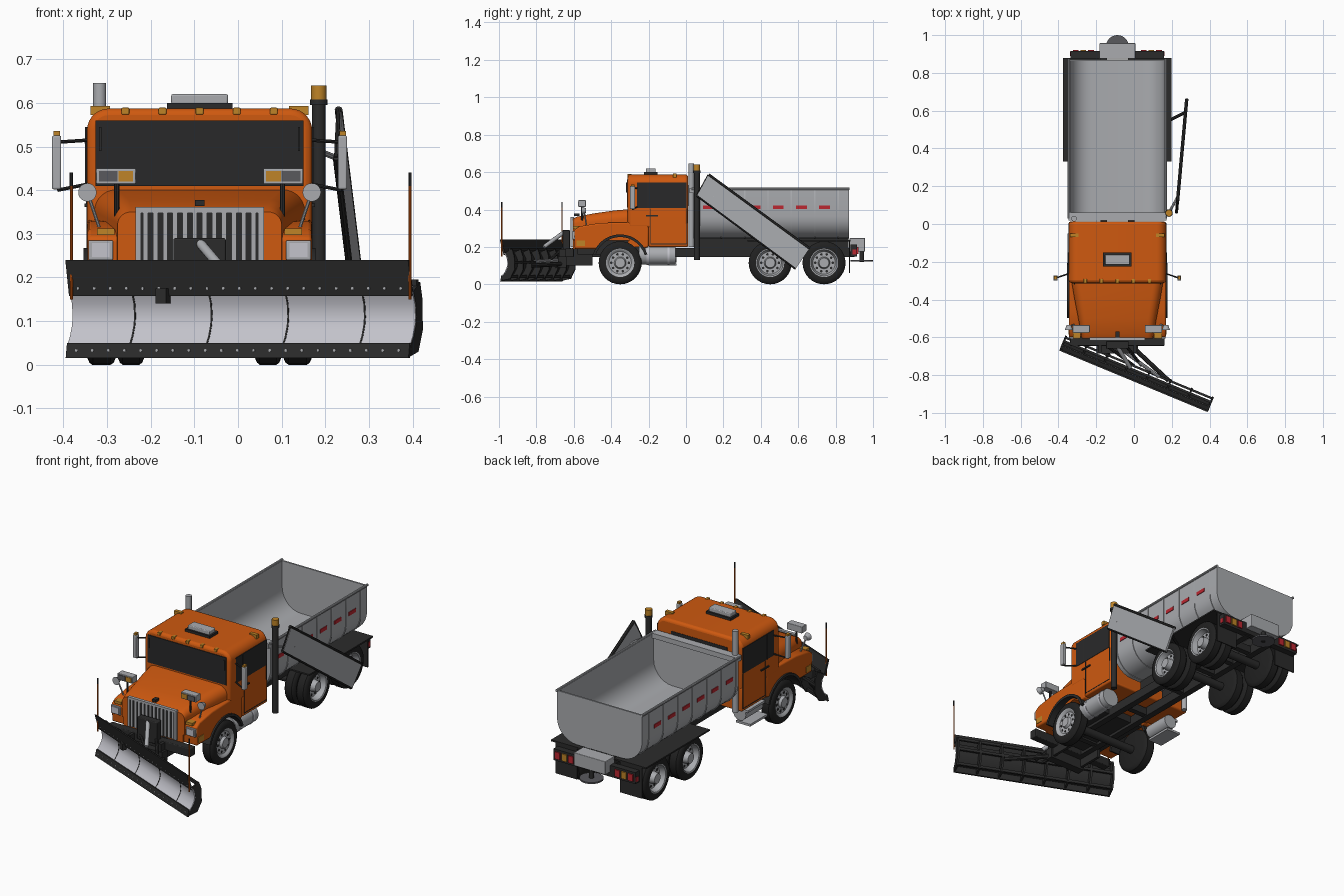
import bpy, bmesh, math
from mathutils import Vector, Matrix

if "Cube" in bpy.data.objects:
    bpy.data.objects.remove(bpy.data.objects["Cube"])

def material(name, r, g, b):
    m = bpy.data.materials.new(name)
    m.use_nodes = True
    m.diffuse_color = (r, g, b, 1)
    m.node_tree.nodes["Principled BSDF"].inputs["Base Color"].default_value = (r, g, b, 1)
    return m

ORANGE = material("orange_paint", .62, .1, .005)
DARK = material("dark_steel", .024, .024, .024)
TYRE = material("tyre_rubber", .015, .015, .015)
GREY = material("grey_steel", .4, .41, .43)
SILVER = material("bright_silver", .55, .55, .6)
AMBER = material("amber_lens", .52, .23, .02)
RED = material("red_lens", .5, .02, .03)
GLASS = material("dark_glass", .022, .022, .023)
MID = material("mid_grey", .1, .1, .11)

C = -.088          # truck centre line
SIDES = (1, -1)
parts = []

def finish(bm, name, *mats):
    bmesh.ops.recalc_face_normals(bm, faces=bm.faces)
    me = bpy.data.meshes.new(name)
    bm.to_mesh(me)
    bm.free()
    ob = bpy.data.objects.new(name, me)
    for m in mats:
        me.materials.append(m)
    bpy.context.collection.objects.link(ob)
    parts.append(ob)
    return ob

def loft(name, rings, mat):
    bm = bmesh.new()
    rows = [[bm.verts.new(p) for p in ring] for ring in rings]
    n = len(rows[0])
    for a, b in zip(rows, rows[1:]):
        for i in range(n):
            bm.faces.new((a[i], a[(i + 1) % n], b[(i + 1) % n], b[i]))
    bm.faces.new(rows[0])
    bm.faces.new(rows[-1])
    return finish(bm, name, mat)

def prism(name, pts, axis, lo, hi, mat):
    place = (lambda t, p: (t, *p)) if axis == "x" else (lambda t, p: (p[0], t, p[1]))
    return loft(name, [[place(t, p) for p in pts] for t in (lo, hi)], mat)

def box(name, x, y, z, mat, bevel=0):
    ob = prism(name, [(y[0], z[0]), (y[1], z[0]), (y[1], z[1]), (y[0], z[1])], "x", *x, mat)
    if bevel:
        add_bevel(ob, bevel)
    return ob

def add_bevel(ob, width):
    m = ob.modifiers.new("bevel", "BEVEL")
    m.width, m.segments, m.limit_method, m.angle_limit = width, 3, "ANGLE", 1.0

def mid(w, x=C):
    return (x - w, x + w)

def span(s, a, b):
    return sorted((C + s * a, C + s * b))

def cyl(name, p, q, r, mat, seg=16, r2=None):
    p, q = Vector(p), Vector(q)
    bm = bmesh.new()
    m = Matrix.Translation((p + q) / 2) @ (q - p).to_track_quat("Z", "Y").to_matrix().to_4x4()
    bmesh.ops.create_cone(bm, cap_ends=True, segments=seg, radius1=r,
                          radius2=r if r2 is None else r2, depth=(q - p).length, matrix=m)
    return finish(bm, name, mat)

def rounded(hw, z0, z1, r, n=7):
    arc = [(hw - r + r * math.cos(i / n * math.pi / 2), z1 - r + r * math.sin(i / n * math.pi / 2)) for i in range(n + 1)]
    right = [(hw, z0)] + arc
    return [(C + x, z) for x, z in right] + [(C - x, z) for x, z in reversed(right)]

# Cab
cab = prism("cab_upper", rounded(.258, .3, .587, .05), "y", -.312, .012, ORANGE)
add_bevel(cab, .015)
box("cab_lower", mid(.258), (-.2, .012), (.2, .33), ORANGE, .008)
box("firewall", mid(.17), (-.31, -.19), (.2, .31), ORANGE)
box("windscreen", mid(.238), (-.316, -.309), (.41, .56), GLASS)
box("rear_window", mid(.17), (.01, .014), (.42, .53), GLASS)
for s in SIDES:
    box("side_window", span(s, .255, .26), (-.262, .004), (.407, .545), GLASS)
    box("window_post", span(s, .255, .262), (-.206, -.201), (.407, .545), DARK)
    box("door_handle", span(s, .255, .264), (-.215, -.15), (.362, .37), DARK)
    for y in (-.19, .002):
        box("door_seam", span(s, .255, .2595), (y, y + .003), (.215, .405), DARK)
    box("door_sill_seam", span(s, .255, .2595), (-.19, .004), (.214, .218), DARK)
    box("wiper", span(s, .225, .23), (-.321, -.315), (.49, .545), DARK)
    box("roof_side_lamp", span(s, .205, .25), (-.07, -.05), (.572, .593), AMBER)
box("roof_light_base", mid(.075), (-.225, -.152), (.582, .6), DARK)
box("roof_light_bar", mid(.065), (-.215, -.162), (.597, .62), GREY, .004)
for i in range(5):
    box("roof_marker", mid(.009, C + (i - 2) * .085), (-.314, -.29), (.573, .589), AMBER, .003)

# Hood, grille and fenders
stations = [(-.3, .243, .402, .05), (-.38, .23, .395, .05), (-.5, .207, .378, .045), (-.58, .192, .362, .035), (-.605, .188, .35, .03)]
loft("hood", [[(x, y, z) for x, z in rounded(w, .235, t, r)] for y, w, t, r in stations], ORANGE)
box("engine_block", mid(.13), (-.58, -.2), (.16, .25), DARK)
box("radiator", mid(.18), (-.604, -.56), (.19, .25), ORANGE)
box("grille_back", mid(.14), (-.609, -.6), (.2, .355), DARK)
for s in SIDES:
    box("grille_side", span(s, .134, .147), (-.617, -.6), (.2, .36), GREY)
box("grille_top", mid(.147), (-.617, -.6), (.348, .361), GREY)
for i in range(12):
    box("grille_bar", mid(.0055, C + (i - 5.5) * .0225), (-.614, -.6), (.2, .35), GREY)
box("hood_latch", mid(.011), (-.6, -.57), (.364, .378), DARK)
box("front_bumper", mid(.25), (-.645, -.6), (.145, .192), DARK, .004)
WY, WR = -.352, .115
def arch(r, a0=.565):
    return [(WY + r * math.cos(a0 + i / 14 * (math.pi - 2 * a0)), WR + r * math.sin(a0 + i / 14 * (math.pi - 2 * a0))) for i in range(15)]
top_edge = [(-.595, .19), (-.6, .29), (-.57, .31), (-.46, .328), (-.2, .335), (-.2, .2)]
for s in SIDES:
    f = prism("front_fender", top_edge + arch(.14), "x", *span(s, .15, .257), ORANGE)
    add_bevel(f, .008)
    prism("wheel_arch_lip", arch(.152, .3) + arch(.138, .3)[::-1], "x", *span(s, .16, .266), DARK)
    box("headlight_frame", span(s, .198, .255), (-.607, -.59), (.24, .285), GREY, .003)
    box("headlight_lens", span(s, .206, .247), (-.61, -.6), (.247, .279), SILVER)
    box("turn_lamp", span(s, .195, .235), (-.605, -.57), (.297, .312), AMBER)
    box("fender_side_lamp", span(s, .25, .26), (-.585, -.54), (.205, .235), AMBER)
    # auxiliary plow lamp, round mirror and door mirror
    cyl("lamp_post", (C + s * .19, -.555, .34), (C + s * .19, -.555, .42), .006, DARK, 8)
    box("lamp_box", span(s, .146, .237), (-.575, -.535), (.414, .45), GREY, .003)
    box("lamp_amber", span(s, .152, .186), (-.578, -.57), (.42, .444), AMBER)
    box("lamp_lens", span(s, .188, .231), (-.578, -.57), (.42, .444), MID)
    cyl("round_mirror_stem", (C + s * .225, -.53, .3), (C + s * .257, -.545, .395), .004, GREY, 8)
    cyl("round_mirror", (C + s * .257, -.56, .395), (C + s * .257, -.535, .395), .021, GREY, 20, .012)
    box("door_mirror", span(s, .317, .338), (-.3, -.272), (.402, .525), GREY, .004)
    box("mirror_lamp", span(s, .32, .335), (-.295, -.275), (.525, .535), AMBER)
    for z, e in ((.515, .51), (.415, .4)):
        cyl("mirror_arm", (C + s * .25, -.26, z), (C + s * .325, -.286, e), .004, DARK, 8)

# Wheels
def wheel(x, y, s, w, dish, hub):
    prof = [(-w, .001), (-w, .095), (-.8 * w, .11), (-.6 * w, WR), (.6 * w, WR), (.8 * w, .11), (w, .095), (w, .076),
            (.92 * w, .07), (dish, .06), (dish, .032), (hub, .026), (hub, .001)]
    bm = bmesh.new()
    n = 32
    rows = [[bm.verts.new((x + s * a, y + r * math.cos(k * math.tau / n), WR + r * math.sin(k * math.tau / n))) for k in range(n)] for a, r in prof]
    for j, (p, q) in enumerate(zip(rows, rows[1:])):
        for k in range(n):
            bm.faces.new((p[k], p[(k + 1) % n], q[(k + 1) % n], q[k])).material_index = int(j >= 7)
    bm.faces.new(rows[0])
    bm.faces.new(rows[-1]).material_index = 1
    finish(bm, "wheel", TYRE, GREY)
    for k in range(10):
        a = k * math.tau / 10
        c = Vector((x + s * dish, y + .047 * math.cos(a), WR + .047 * math.sin(a)))
        cyl("rim_hole", c, c + Vector((s * .002, 0, 0)), .007, DARK, 10)

for s in SIDES:
    wheel(C + s * .224, WY, s, .034, .022, .036)
    for y in (.45, .738):
        wheel(C + s * .227, y, s, .032, 0, .03)
        wheel(C + s * .157, y, s, .032, .02, .025)
for y in (WY, .45, .738):
    cyl("axle", (C - .2, y, WR), (C + .2, y, WR), .022, DARK)

# Chassis, tanks and steps
for s in SIDES:
    box("frame_rail", span(s, .055, .09), (-.61, .9), (.145, .195), DARK)
    box("hopper_support", span(s, .06, .085), (.05, .87), (.19, .252), DARK)
for y in (-.5, -.1, .2, .45, .6, .74, .88):
    box("cross_member", mid(.08), (y, y + .03), (.15, .19), DARK)
cyl("fuel_tank", (C + .2, -.25, .155), (C + .2, -.055, .155), .05, GREY, 28)
for y in (-.21, -.1):
    cyl("tank_strap", (C + .2, y, .155), (C + .2, y + .012, .155), .052, SILVER, 28)
cyl("air_tank", (C - .2, -.2, .155), (C - .2, -.05, .155), .038, GREY, 24)
for z, o in ((.1, .265), (.17, .25)):
    box("cab_step", span(-1, .18, o), (-.2, -.05), (z, z + .012), GREY)

# Hopper body with ribs, rim and reflectors
def trough(hw, z0, z1, r):
    return [(x, z0 + z1 - z) for x, z in rounded(hw, z0, z1, r)]
outer, inner = trough(.257, .245, .51, .12), trough(.249, .253, .51, .113)
prism("hopper_shell", outer + inner[::-1], "y", .04, .87, GREY)
for y in (.04, .862):
    prism("hopper_end", outer, "y", y, y + .009, GREY)
rib = trough(.26, .242, .505, .122)
for i in range(7):
    y = .06 + i * .125
    prism("hopper_rib", rib + outer[::-1], "y", y, y + .007, GREY)
for s in SIDES:
    cyl("hopper_rim", (C + s * .257, .03, .51), (C + s * .257, .875, .51), .007, GREY, 10)
    for i in range(6):
        box("reflector", span(s, .255, .2605), (.092 + i * .124, .15 + i * .124), (.402, .422), RED)
    box("rear_fender", span(s, .09, .287), (.33, .88), (.228, .236), DARK)
    box("mud_flap", span(s, .13, .26), (.872, .878), (.06, .228), DARK)
    for a, m in ((.205, RED), (.165, AMBER), (.125, RED)):
        box("tail_lamp", span(s, a, a + .03), (.91, .922), (.162, .2), m)
    box("side_tail_lamp", span(s, .24, .25), (.89, .912), (.16, .185), RED)
box("hopper_front_ledge", mid(.26), (.018, .062), (.488, .515), GREY)
box("rear_bar", mid(.247), (.88, .915), (.15, .212), DARK)
box("spreader_box", mid(.095), (.875, .957), (.175, .247), GREY, .003)
cyl("spreader_shaft", (C, .94, .12), (C, .94, .18), .012, DARK)
cyl("spreader_disc", (C, .94, .122), (C, .94, .13), .06, MID, 28)

# Exhaust and beacon post
cyl("exhaust_stack", (-.317, .028, .2), (-.317, .028, .645), .015, GREY, 20)
cyl("beacon_post", (.185, .058, .13), (.185, .058, .6), .016, DARK, 20)
cyl("beacon_collar", (.185, .058, .595), (.185, .058, .608), .02, DARK, 20)
cyl("beacon", (.185, .058, .605), (.185, .058, .64), .018, AMBER, 20)

# Side wing blade
def wing_x(y):
    return .222 + .09 * (y - .06)
corners = [(.12, .585), (.06, .475), (.587, .085), (.66, .19)]
loft("wing_blade", [[(wing_x(y) + t, y, z) for y, z in corners] for t in (0, .01)], GREY)
for (a, b), r in (((corners[0], corners[3]), .009), ((corners[1], corners[2]), .008), ((corners[0], corners[1]), .005)):
    cyl("wing_edge", (wing_x(a[0]) + .003, *a), (wing_x(b[0]) + .003, *b), r, DARK, 8)
cyl("wing_arm", (.15, .53, .2), (.27, .59, .22), .008, DARK, 8)
cyl("wing_lift_arm", (.185, .06, .49), (.235, .15, .47), .007, GREY, 8)

# Front plow, built straight and then turned
first = len(parts)
L = .425
face = [(.012, .045), (.028, .065), (.04, .09), (.044, .11), (.04, .14), (.025, .168)]
def shifted(d):
    return [(y + d, z) for y, z in face]
prism("plow_face", face + shifted(.005)[::-1], "x", -L, L, SILVER)
prism("plow_back", shifted(.0045) + shifted(.011)[::-1], "x", -L, L, DARK)
prism("plow_flap", [(.022, .158), (0, .24), (.008, .24), (.032, .16)], "x", -L, L, DARK)
prism("cutting_edge", [(.002, .015), (.01, .05), (.02, .05), (.012, .015)], "x", -L, L, DARK)
for x in (-.27, -.08, .11, .3):
    prism("plow_seam", shifted(-.0015) + shifted(.002)[::-1], "x", x - .002, x + .002, DARK)
for i in range(8):
    x = -L + .004 + i * (2 * L - .008) / 7
    prism("plow_rib", shifted(.005) + [(.07, .19), (.084, .15), (.086, .08), (.06, .03), (.015, .02)], "x", x - .005, x + .005, DARK)
for y, z in ((.05, .18), (.07, .11), (.045, .035)):
    box("plow_stiffener", (-L, L), (y, y + .012), (z, z + .015), DARK)
for i in range(21):
    x = -.4 + i * .04
    cyl("plow_bolt", (x, .0155, .175), (x, .024, .175), .0035, GREY, 6)
    cyl("plow_bolt", (x, .004, .033), (x, .012, .033), .0035, GREY, 6)
box("plow_bracket", mid(.013, -.19), (.005, .03), (.14, .175), DARK)
for x in (-.415, .425):
    cyl("marker_rod", (x, .012, .15), (x, .012, .415), .0035, ORANGE, 8)
    cyl("marker_tip", (x, .012, .41), (x, .012, .44), .004, DARK, 8)
turn = Matrix.Translation((-.003, -.833, 0)) @ Matrix.Rotation(math.radians(-22.5), 4, "Z")
for ob in parts[first:]:
    ob.matrix_world = turn

# Plow hitch
box("hitch_tower", mid(.06), (-.66, -.62), (.17, .29), DARK, .004)
box("hitch_beam", mid(.11), (-.685, -.64), (.09, .15), DARK)
cyl("lift_cylinder", (C, -.65, .28), (-.02, -.76, .2), .011, GREY, 12)
for s in SIDES:
    end = turn @ Vector((s * .17, .075, .1))
    cyl("push_arm", (C + s * .09, -.66, .11), end, .012, DARK, 8)
    cyl("angle_cylinder", (C + s * .03, -.67, .13), end + Vector((-s * .05, .02, .02)), .01, GREY, 10)
    cyl("brace", (C + s * .05, -.65, .2), (.02 + s * .02, -.75, .11), .008, DARK, 8)
    box("hitch_side_plate", span(s, .085, .1), (-.68, -.5), (.1, .19), DARK)

for ob in parts:
    ob.select_set(True)
bpy.context.view_layer.objects.active = parts[0]
bpy.ops.object.shade_smooth_by_angle(angle=.6)
